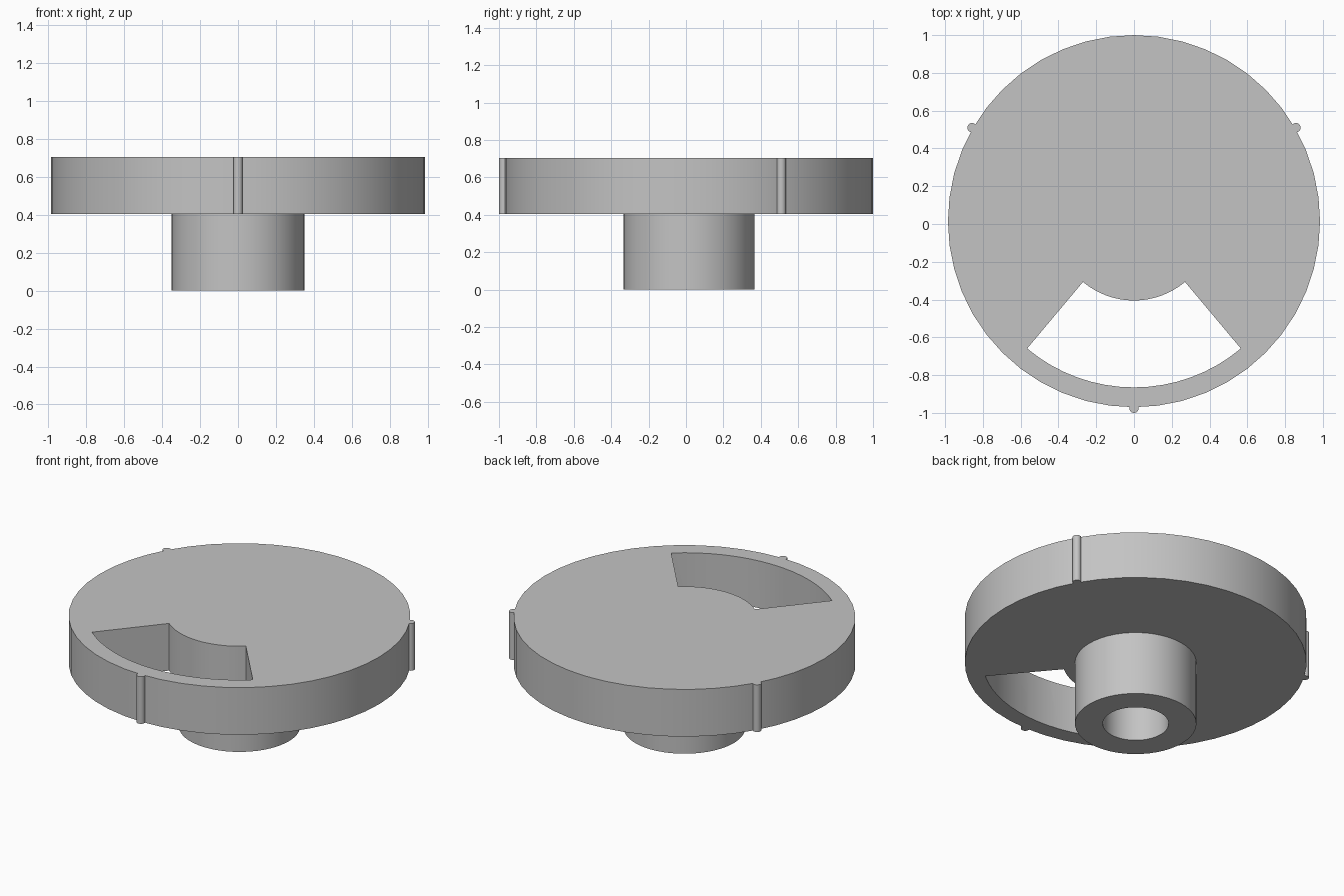
import bpy
import bmesh
from math import sin, cos, pi, radians

if "Cube" in bpy.data.objects:
    bpy.data.objects.remove(bpy.data.objects["Cube"], do_unlink=True)

CY = 0.015                 # disc axis offset in y
R = 0.985                  # disc radius
Z0, Z1 = 0.405, 0.705      # underside and top of disc

grey = bpy.data.materials.new("plain grey")
grey.use_nodes = True
colour = (0.55, 0.55, 0.55, 1)
grey.diffuse_color = colour
grey.node_tree.nodes["Principled BSDF"].inputs["Base Color"].default_value = colour


def arc(radius, start, end, steps):
    """Points on an arc about the origin, angles in degrees."""
    angles = [radians(start + (end - start) * i / steps) for i in range(steps + 1)]
    return [(radius * cos(a), radius * sin(a)) for a in angles]


def add_object(name, bm, x=0, y=CY):
    bmesh.ops.recalc_face_normals(bm, faces=bm.faces)
    mesh = bpy.data.meshes.new(name)
    bm.to_mesh(mesh)
    bm.free()
    mesh.materials.append(grey)
    obj = bpy.data.objects.new(name, mesh)
    obj.location = (x, y, 0)
    bpy.context.collection.objects.link(obj)
    return obj


def prism(name, outline, low, high, x=0, y=CY):
    """Extrude a flat outline between two heights."""
    bm = bmesh.new()
    face = bm.faces.new([bm.verts.new((px, py, low)) for px, py in outline])
    top = bmesh.ops.extrude_face_region(bm, geom=[face], use_keep_orig=True)["geom"]
    verts = [g for g in top if isinstance(g, bmesh.types.BMVert)]
    bmesh.ops.translate(bm, verts=verts, vec=(0, 0, high - low))
    return add_object(name, bm, x, y)


def smooth(obj):
    bpy.ops.object.select_all(action="DESELECT")
    obj.select_set(True)
    bpy.context.view_layer.objects.active = obj
    bpy.ops.object.shade_smooth_by_angle(angle=radians(30))


# Disc with a sector-shaped window
disc = prism("disc", arc(R, 0, 360, 48)[:-1], Z0, Z1)
sector = arc(0.88, 230, 310, 16) + arc(0.42, 310, 230, 16)
cutter = prism("window_cutter", sector, Z0 - 0.1, Z1 + 0.1)
cutter.hide_render = True
cut = disc.modifiers.new("window", "BOOLEAN")
cut.operation = "DIFFERENCE"
cut.solver = "EXACT"
cut.object = cutter
bpy.context.view_layer.objects.active = disc
bpy.ops.object.modifier_apply(modifier=cut.name)
bpy.data.objects.remove(cutter, do_unlink=True)
smooth(disc)

# Hub with a blind bore, closed by the disc
bm = bmesh.new()
profile = [bm.verts.new((r, 0, z)) for r, z in
           ((0.35, Z0), (0.35, 0), (0.19, 0), (0.19, Z0))]
edges = [bm.edges.new(pair) for pair in zip(profile, profile[1:])]
bmesh.ops.spin(bm, geom=profile + edges, cent=(0, 0, 0), axis=(0, 0, 1),
               angle=2 * pi, steps=48, use_duplicate=False)
bmesh.ops.remove_doubles(bm, verts=bm.verts, dist=0.0005)
smooth(add_object("hub", bm))

# Three small ribs round the rim
for name, degrees in (("left_rib", 30), ("right_rib", 150), ("front_rib", 270)):
    a = radians(degrees)
    rib = prism(name, arc(0.025, 0, 360, 20)[:-1], Z0, Z1,
                0.99 * cos(a), CY + 0.99 * sin(a))
    smooth(rib)
